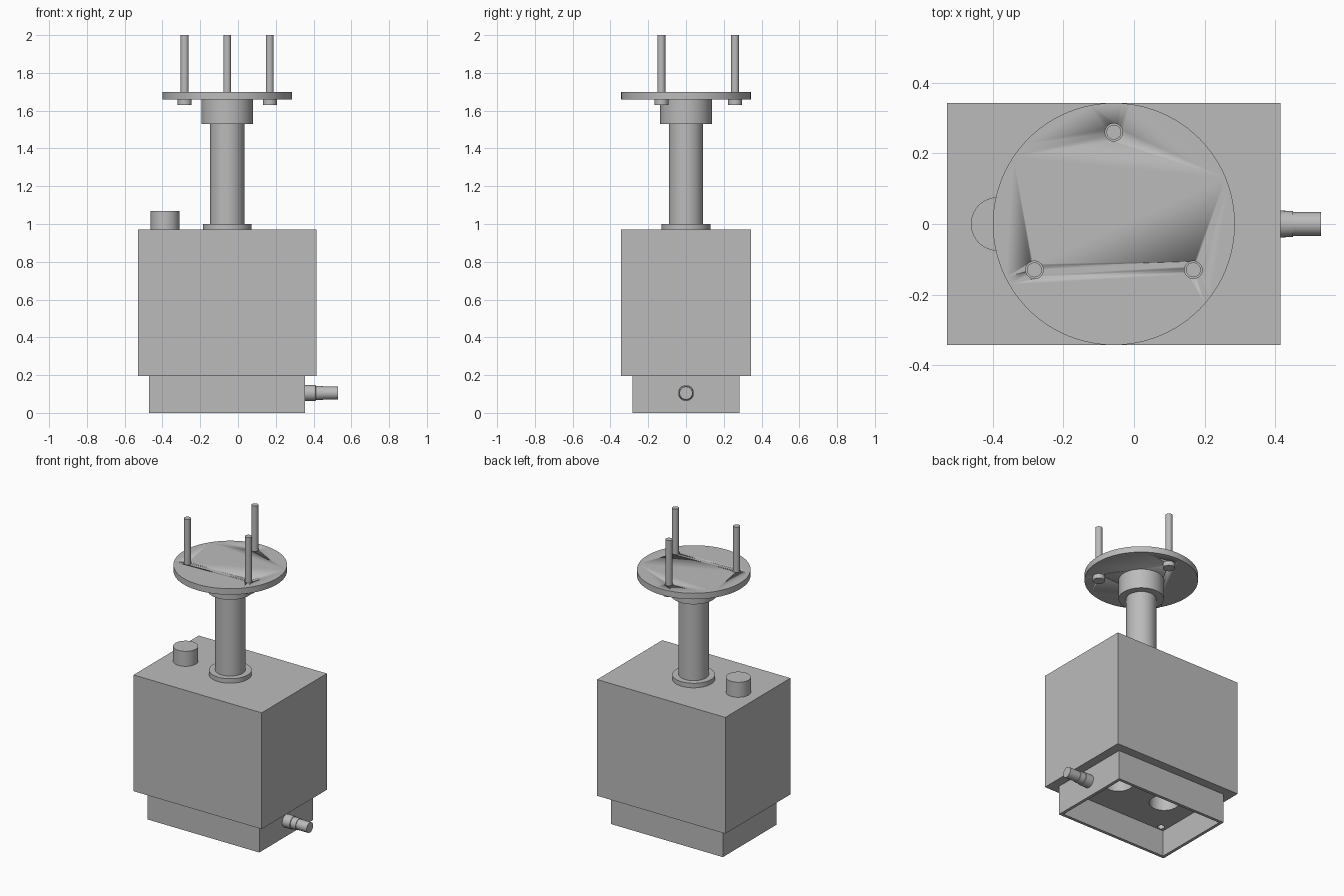
import bpy, math
from mathutils import Vector

if "Cube" in bpy.data.objects:
    bpy.data.objects.remove(bpy.data.objects["Cube"], do_unlink=True)

CX = -0.057  # shared axis of the housing and the column

grey = bpy.data.materials.new("plain grey")
grey.use_nodes = True
colour = (0.5, 0.5, 0.5, 1)
grey.diffuse_color = colour
grey.node_tree.nodes["Principled BSDF"].inputs["Base Color"].default_value = colour


def finish(name):
    ob = bpy.context.object
    ob.name = name
    ob.data.materials.append(grey)
    return ob


def box(name, x0, x1, half_y, z0, z1):
    bpy.ops.mesh.primitive_cube_add(size=1, location=((x0 + x1) / 2, 0, (z0 + z1) / 2))
    ob = bpy.context.object
    ob.scale = (x1 - x0, 2 * half_y, z1 - z0)
    bpy.ops.object.transform_apply(location=False, rotation=False, scale=True)
    return finish(name)


def cylinder(name, x, y, radius, z0, z1, sides=64):
    bpy.ops.mesh.primitive_cylinder_add(vertices=sides, radius=radius, depth=z1 - z0,
                                        location=(x, y, (z0 + z1) / 2))
    bpy.ops.object.shade_smooth_by_angle(angle=math.radians(35))
    return finish(name)


def cut(target, cutter):
    mod = target.modifiers.new("cut", "BOOLEAN")
    mod.operation = "DIFFERENCE"
    mod.solver = "EXACT"
    mod.object = cutter
    bpy.ops.object.select_all(action="DESELECT")
    bpy.context.view_layer.objects.active = target
    target.select_set(True)
    bpy.ops.object.modifier_apply(modifier=mod.name)
    bpy.data.objects.remove(cutter, do_unlink=True)


def lathe(name, origin, profile, sides=48):
    """Solid of revolution about the x axis from (x, radius) pairs."""
    verts = [(x, r * math.cos(a), r * math.sin(a)) for x, r in profile
             for a in (2 * math.pi * i / sides for i in range(sides))]
    faces = [(k * sides + i, k * sides + (i + 1) % sides,
              (k + 1) * sides + (i + 1) % sides, (k + 1) * sides + i)
             for k in range(len(profile) - 1) for i in range(sides)]
    faces += [tuple(range(sides)), tuple(range(len(verts) - sides, len(verts)))]
    mesh = bpy.data.meshes.new(name)
    mesh.from_pydata(verts, [], faces)
    ob = bpy.data.objects.new(name, mesh)
    ob.location = origin
    bpy.context.collection.objects.link(ob)
    bpy.ops.object.select_all(action="DESELECT")
    bpy.context.view_layer.objects.active = ob
    ob.select_set(True)
    bpy.ops.object.mode_set(mode="EDIT")
    bpy.ops.mesh.select_all(action="SELECT")
    bpy.ops.mesh.normals_make_consistent(inside=False)
    bpy.ops.object.mode_set(mode="OBJECT")
    bpy.ops.object.shade_smooth_by_angle(angle=math.radians(35))
    return finish(name)


# Housing and the open skirt below it
housing = box("housing", -0.53, 0.415, 0.343, 0.195, 0.97)
skirt = box("skirt", -0.47, 0.355, 0.283, 0, 0.195)
cut(skirt, box("recess_cutter", -0.45, 0.335, 0.263, -0.1, 0.175))

# Blind holes in the underside, reaching from the skirt into the housing
for x, y, r in ((CX - 0.18, 0, 0.09), (CX + 0.18, 0, 0.09), (-0.41, -0.235, 0.022)):
    for part in (skirt, housing):
        cut(part, cylinder("hole_cutter", x, y, r, 0.1, 0.28))

# Cable outlet on the side
lathe("cable_outlet", Vector((0, 0, 0.105)),
      [(0.35, 0.042), (0.41, 0.042), (0.412, 0.038), (0.45, 0.037),
       (0.451, 0.034), (0.53, 0.034)])

# Top knob, column and its rings
cylinder("top_knob", -0.386, 0, 0.076, 0.97, 1.07)
cylinder("column_base_ring", CX, 0, 0.129, 0.97, 1.0)
cylinder("column", CX, 0, 0.091, 1.0, 1.53)
cylinder("flange_collar", CX, 0, 0.137, 1.53, 1.66)

# Round flange with three bolts through clearance holes
flange = cylinder("flange", CX, 0, 0.343, 1.66, 1.70, 96)
for i in range(3):
    angle = math.radians(90 + 120 * i)
    x, y = CX + 0.26 * math.cos(angle), 0.26 * math.sin(angle)
    cut(flange, cylinder("bolt_hole_cutter", x, y, 0.025, 1.6, 1.8, 32))
    cylinder(f"bolt_head_{i + 1}", x, y, 0.037, 1.63, 1.66, 32)
    cylinder(f"bolt_rod_{i + 1}", x, y, 0.021, 1.66, 2.0, 32)
